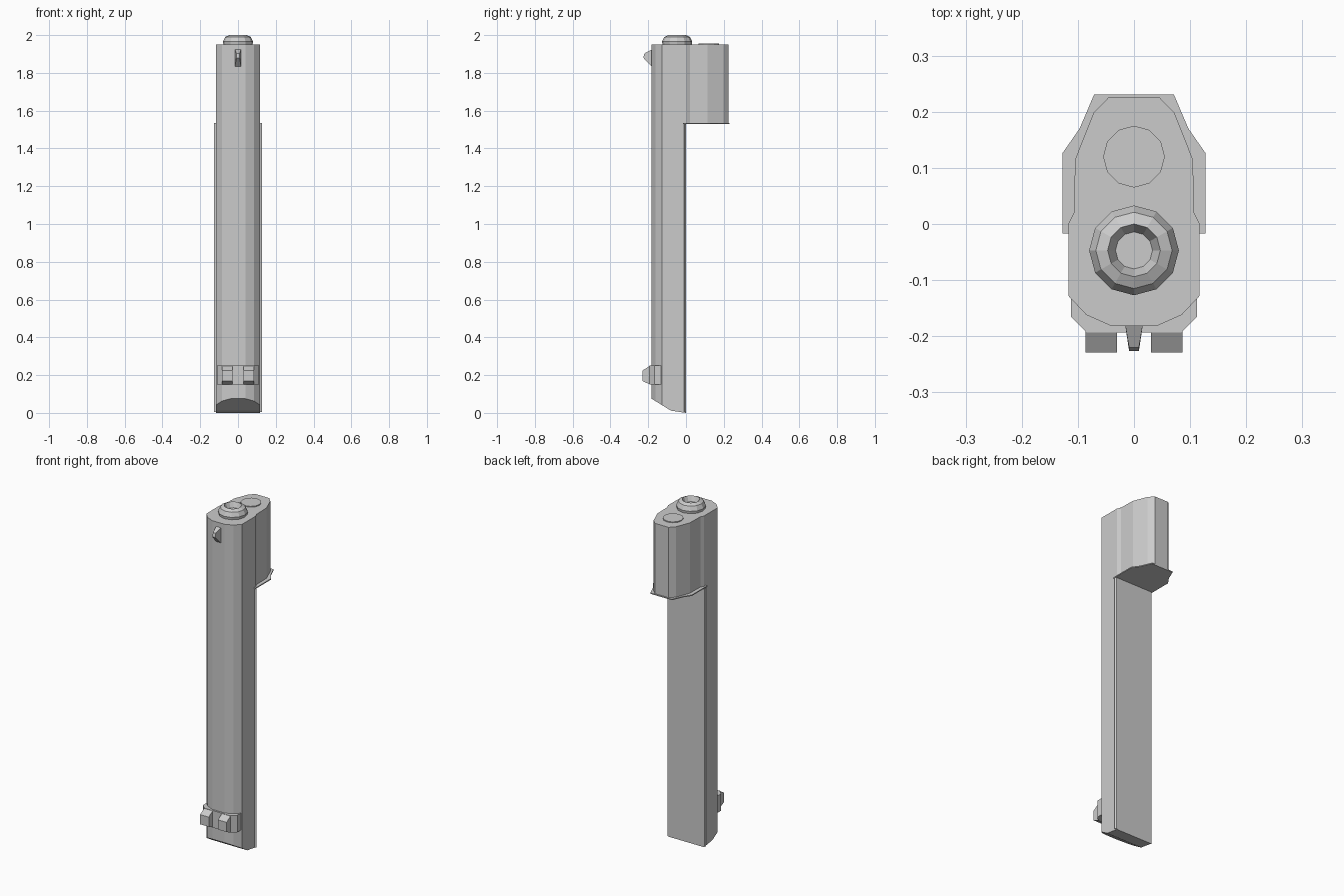
import bpy, bmesh, math
from mathutils import Vector

if "Cube" in bpy.data.objects:
    bpy.data.objects.remove(bpy.data.objects["Cube"])


def finish(name, bm):
    bmesh.ops.recalc_face_normals(bm, faces=bm.faces)
    me = bpy.data.meshes.new(name)
    bm.to_mesh(me)
    bm.free()
    ob = bpy.data.objects.new(name, me)
    bpy.context.collection.objects.link(ob)
    return ob


def mirrored(half):
    return half + [(-x, y) for x, y in reversed(half) if x > 0]


def extrude(bm, pts, direction):
    face = bm.faces.new([bm.verts.new(p) for p in pts])
    new = bmesh.ops.extrude_face_region(bm, geom=[face])["geom"]
    verts = [v for v in new if isinstance(v, bmesh.types.BMVert)]
    bmesh.ops.translate(bm, verts=verts, vec=Vector(direction))
    return verts


def prism(name, outline, z0, z1):
    bm = bmesh.new()
    extrude(bm, [(x, y, z0) for x, y in outline], (0, 0, z1 - z0))
    return bm if name is None else finish(name, bm)


def lathe(name, profile, cy, sides=12):
    bm = bmesh.new()
    rings = [[bm.verts.new((r * math.cos(2 * math.pi * i / sides),
                            cy + r * math.sin(2 * math.pi * i / sides), z))
              for i in range(sides)] for r, z in profile]
    for a, b in zip(rings, rings[1:]):
        for i in range(sides):
            j = (i + 1) % sides
            bm.faces.new((a[i], a[j], b[j], b[i]))
    bm.faces.new(rings[-1])
    bm.faces.new(rings[0][::-1])
    finish(name, bm)


# Long body with a faceted front and two slanted cuts at the lower end
front_half = [(0.04, -0.182), (0.085, -0.162), (0.117, -0.128), (0.117, 0.0)]
bm = prism(None, mirrored(front_half), 0, 1.95)
for (y0, z0), (y1, z1) in (((-0.182, 0.075), (-0.08, 0.012)),
                           ((-0.08, 0.012), (0.0, 0.0))):
    normal = Vector((0, z0 - z1, y1 - y0))
    bmesh.ops.bisect_plane(bm, geom=bm.verts[:] + bm.edges[:] + bm.faces[:],
                           plane_co=(0, y0, z0), plane_no=normal, clear_inner=True)
    rim = [e for e in bm.edges if e.is_boundary]
    if rim:
        bmesh.ops.holes_fill(bm, edges=rim)
finish("long_body", bm)

# Deep block behind the upper end
block_half = [(0.117, 0.0), (0.107, 0.02), (0.105, 0.115), (0.072, 0.198), (0.045, 0.226)]
prism("upper_block", mirrored(block_half), 1.535, 1.95)

# Thin flared lip under the block
lip_half = [(0.117, -0.017), (0.127, -0.017), (0.127, 0.127), (0.097, 0.17), (0.071, 0.231)]
prism("block_lip", mirrored(lip_half), 1.53, 1.536)

# Narrow rails along the rear edges of the body
for side, label in ((1, "right"), (-1, "left")):
    rail = [(side * x, y) for x, y in ((0.115, 0.0), (0.119, 0.0), (0.126, -0.008), (0.115, -0.012))]
    prism(label + "_rail", rail, 0.004, 1.532)

# Open-ended tube with bevelled rim, and the small disc beside it
lathe("tube_end", [(0.077, 1.949), (0.08, 1.965), (0.068, 1.99), (0.047, 2.0), (0.033, 1.97)], -0.047)
lathe("rod_end", [(0.055, 1.949), (0.055, 1.955)], 0.12)

# Lower notched sight: base and two posts
base_half = [(0.03, -0.193), (0.085, -0.193), (0.112, -0.166), (0.112, -0.13)]
prism("rear_sight_base", mirrored(base_half), 0.15, 0.25)
for x, label in ((0.03, "right"), (-0.086, "left")):
    bm = bmesh.new()
    extrude(bm, [(x, y, z) for y, z in ((-0.19, 0.15), (-0.229, 0.168),
                                        (-0.229, 0.225), (-0.19, 0.25))], (0.056, 0, 0))
    finish(label + "_sight_post", bm)

# Upper blade sight, tapering outward
bm = bmesh.new()
extrude(bm, [(-0.016, y, z) for y, z in ((-0.178, 1.83), (-0.226, 1.88),
                                         (-0.22, 1.903), (-0.178, 1.925))], (0.032, 0, 0))
for v in bm.verts:
    if v.co.y < -0.2:
        v.co.x *= 0.55
finish("front_sight", bm)
